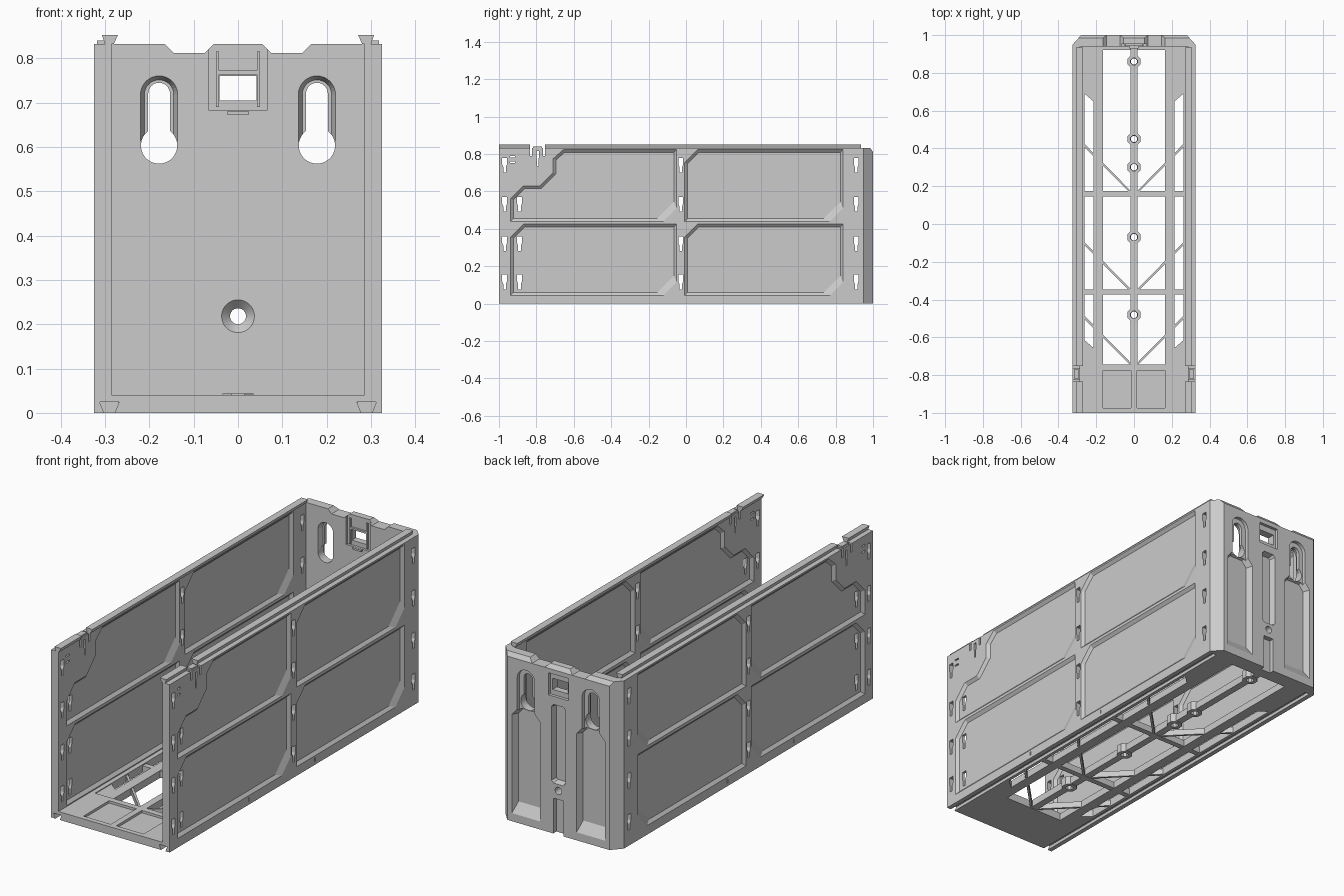
import bpy, bmesh, math
from mathutils import Vector

if "Cube" in bpy.data.objects:
    bpy.data.objects.remove(bpy.data.objects["Cube"])

MAP = {'x': lambda t, a, b: (t, a, b), 'y': lambda t, a, b: (a, t, b), 'z': lambda t, a, b: (a, b, t)}


def loft(bm, axis, rings):
    """Closed solid through (position, outline) rings stacked along an axis."""
    rows = [[bm.verts.new(MAP[axis](t, *p)) for p in pts] for t, pts in rings]
    n = len(rows[0])
    for r0, r1 in zip(rows, rows[1:]):
        for i in range(n):
            bm.faces.new((r0[i], r0[(i + 1) % n], r1[(i + 1) % n], r1[i]))
    bm.faces.new(rows[0])
    bm.faces.new(rows[-1])


def prism(bm, axis, pts, a, b):
    loft(bm, axis, [(a, pts), (b, pts)])


def rect(a0, a1, b0, b1):
    return [(a0, b0), (a1, b0), (a1, b1), (a0, b1)]


def circle(cx, cz, r, n=32):
    return [(cx + r * math.cos(2 * math.pi * (i + .5) / n), cz + r * math.sin(2 * math.pi * (i + .5) / n)) for i in range(n)]


def stadium(cx, z0, z1, r, n=16):
    arc = [math.pi * i / n for i in range(n + 1)]
    return ([(cx + r * math.cos(a), z1 + r * math.sin(a)) for a in arc] +
            [(cx - r * math.cos(a), z0 - r * math.sin(a)) for a in arc])


def flip(pts, s):
    return [(s * a, b) for a, b in pts]


def inset(pts, d):
    """Move every edge of a counter-clockwise outline inwards by its own distance."""
    lines, out = [], []
    for i, p in enumerate(pts):
        p, q = Vector(p), Vector(pts[(i + 1) % len(pts)])
        u = (q - p).normalized()
        lines.append((p + Vector((-u.y, u.x)) * d[i], u))
    for i in range(len(pts)):
        (p, u), (q, v) = lines[i - 1], lines[i]
        k = (q - p).cross(v) / u.cross(v)
        out.append(tuple(p + u * k))
    return out


def make(name, bm):
    bmesh.ops.recalc_face_normals(bm, faces=bm.faces)
    me = bpy.data.meshes.new(name)
    bm.to_mesh(me)
    bm.free()
    ob = bpy.data.objects.new(name, me)
    bpy.context.collection.objects.link(ob)
    return ob


def apply(ob, mod):
    with bpy.context.temp_override(object=ob, active_object=ob):
        bpy.ops.object.modifier_apply(modifier=mod.name)


def cut(ob, bm):
    tool = make("cutter", bm)
    tool.hide_render = True
    mod = ob.modifiers.new("cut", 'BOOLEAN')
    mod.operation, mod.solver, mod.object = 'DIFFERENCE', 'EXACT', tool
    apply(ob, mod)
    bpy.data.objects.remove(tool)


def mirror(ob):
    mod = ob.modifiers.new("mirror", 'MIRROR')
    mod.use_mirror_merge = False
    apply(ob, mod)


# Side walls: profile with dovetail groove underneath
bm = bmesh.new()
prism(bm, 'y', [(.325, 0), (.325, .832), (.285, .832), (.285, .04), (.262, .04), (.262, 0),
                (.278, 0), (.268, .025), (.312, .025), (.302, 0)], -1, .94)
wall = make("side_walls", bm)


# Recessed panels on both faces of each wall
def panel(y0, y1, z0, z1, stepped):
    pts = [(y0, z0), (y1 - .07, z0), (y1, z0 + .07), (y1, z1)]
    d = [.015, .035, .015, .015]
    if stepped:
        pts += [(-.655, z1), (-.71, .775), (-.71, .70), (-.78, .63), (-.87, .63), (y0, .56)]
        d += [.015] * 6
    else:
        pts += [(y0 + .07, z1), (y0, z1 - .07)]
        d += [.015] * 2
    return pts, inset(pts, d)


for far, face, deep in ((.34, .325, .312), (.27, .285, .298)):
    bm = bmesh.new()
    for y0, y1 in ((-.938, -.05), (-.007, .84)):
        for z0, z1 in ((.045, .425), (.44, .824)):
            o, i = panel(y0, y1, z0, z1, y0 < -.5 and z0 > .4)
            loft(bm, 'x', [(far, o), (face, o), (deep, i)])
    cut(wall, bm)

# Keyhole slots through the walls
bm = bmesh.new()
for y, zs in ((-.97, (.78, .57, .36, .155)), (-.89, (.57, .36, .155)),
              (-.028, (.78, .57, .36, .155)), (.91, (.78, .57, .36, .155)), (-.793, (.815,))):
    w = .006 if y == -.793 else .013
    for z in zs:
        prism(bm, 'x', [(y - w, z), (y - w, z - .035), (y - .007 * w / .013, z - .05), (y - .007 * w / .013, z - .078),
                        (y + .007 * w / .013, z - .078), (y + .007 * w / .013, z - .05), (y + w, z - .035), (y + w, z)], .25, .35)
for z in (.755, .785):
    prism(bm, 'x', rect(-.94, -.915, z - .004, z + .004), .25, .35)
for y in (-.835, -.765):
    prism(bm, 'x', rect(y, y + .012, .79, .86), .25, .35)
for y in (-.38, .14):
    prism(bm, 'x', rect(y - .003, y + .003, .015, .035), .32, .35)
cut(wall, bm)
mirror(wall)

# Dovetail rails along the wall tops, with a small latch in the gap
bm = bmesh.new()
for a, b in ((-1, -.835), (-.753, .935)):
    prism(bm, 'y', [(.28, .832), (.30, .832), (.307, .852), (.271, .852)], a, b)
mirror(make("top_rails", bm))
bm = bmesh.new()
prism(bm, 'y', [(.29, .832), (.318, .832), (.318, .84), (.29, .84)], -.818, -.77)
mirror(make("rail_latches", bm))

# Back wall: plan with chamfered corners
bm = bmesh.new()
prism(bm, 'z', [(-.325, .94), (.325, .94), (.325, .95), (.28, 1), (-.28, 1), (-.325, .95)], 0, .832)
back = make("back_wall", bm)
bm = bmesh.new()
prism(bm, 'x', [(.985, .84), (.985, .832), (1, .812), (1.02, .812), (1.02, .84)], -.4, .4)
cut(back, bm)

# Top notches
bm = bmesh.new()
for s in (1, -1):
    prism(bm, 'y', flip([(.165, .85), (.165, .832), (.145, .812), (.075, .812), (.055, .832), (.055, .85)], s), .9, 1.1)
cut(back, bm)

# Outer pockets, centre slots and clip recess
bm = bmesh.new()
pocket = [(.10, .04), (.255, .04), (.255, .53), (.22, .57), (.135, .57), (.10, .53)]
deep = inset(pocket, [.05, .014, .012, .012, .012, .014])
for s in (1, -1):
    loft(bm, 'y', [(1.02, flip(pocket, s)), (1, flip(pocket, s)), (.968, flip(deep, s))])
slot = [(-.027, .25), (.027, .25), (.038, .262), (.038, .628), (.027, .64), (-.027, .64), (-.038, .628), (-.038, .262)]
loft(bm, 'y', [(1.02, slot), (1, slot), (.97, inset(slot, [.008] * 8))])
prism(bm, 'y', rect(-.028, .028, -.01, .175), .975, 1.02)
prism(bm, 'y', rect(-.055, .055, .68, .79), .985, 1.02)
cut(back, bm)
bm = bmesh.new()
for s in (1, -1):
    prism(bm, 'y', stadium(s * .178, .55, .72, .048), .982, 1.02)
cut(back, bm)

# Hanging keyholes: tapered recess inside, slot and round hole through
bm = bmesh.new()
for s in (1, -1):
    loft(bm, 'y', [(y, stadium(s * .178, .62, .718, r)) for y, r in ((.92, .042), (.94, .042), (.966, .033))])
prism(bm, 'y', rect(-.065, .065, .682, .85), .92, .952)
loft(bm, 'y', [(y, circle(0, .218, r)) for y, r in ((.92, .037), (.94, .037), (.96, .018), (1.05, .018))])
cut(back, bm)
bm = bmesh.new()
for s in (1, -1):
    prism(bm, 'y', stadium(s * .178, .60, .72, .0245), .91, 1.06)
prism(bm, 'y', rect(-.042, .042, .705, .76), .91, 1.06)
cut(back, bm)
bm = bmesh.new()
for s in (1, -1):
    prism(bm, 'y', circle(s * .178, .603, .041), .90, 1.07)
cut(back, bm)

# Clip frame on the inside of the back wall
bm = bmesh.new()
for s in (1, -1):
    prism(bm, 'y', flip(rect(.043, .05, .69, .815), s), .942, .956)
prism(bm, 'y', rect(-.043, .043, .763, .772), .942, .956)
prism(bm, 'y', rect(-.024, .024, .672, .681), .93, .945)
make("clip_frame", bm)

# Floor front plate with two shallow recesses
bm = bmesh.new()
prism(bm, 'z', rect(-.262, .262, -1, -.745), 0, .04)
plate = make("floor_front_plate", bm)
bm = bmesh.new()
for s in (1, -1):
    prism(bm, 'z', flip(rect(.015, .165, -.975, -.775), s), .028, .06)
cut(plate, bm)

# Floor side strips and diagonal braces
bm = bmesh.new()
prism(bm, 'z', [(.165, .94), (.262, .94), (.262, .69), (.215, .65), (.215, -.655), (.262, -.615),
                (.262, -.745), (.165, -.745)], 0, .036)
for y in (.17, -.35, -.74):
    prism(bm, 'z', [(.012, y), (.024, y - .003), (.27, y + .245), (.27, y + .262)], .003, .033)
mirror(make("floor_side_strips", bm))

# Cross bars and the spine, broken at each screw boss
bm = bmesh.new()
for y in (.16, -.36):
    prism(bm, 'z', rect(-.265, .265, y - .014, y + .014), .001, .034)
prism(bm, 'z', rect(-.165, .165, .92, .94), 0, .03)
stops = [-.745, -.48, -.07, .30, .45, .86, .94]
for i, (a, b) in enumerate(zip(stops, stops[1:])):
    prism(bm, 'z', rect(-.018, .018, a + (.03 if i else 0), b - (.03 if i < 5 else 0)), .002, .038)
make("floor_spine", bm)

# Screw bosses
bm = bmesh.new()
for y in stops[1:-1]:
    rings = [[bm.verts.new((p[0], p[1], z)) for p in circle(0, y, r, 8)]
             for r, z in ((.038, 0), (.038, .044), (.02, .044), (.018, 0))]
    for j in range(4):
        a, b = rings[j], rings[(j + 1) % 4]
        for i in range(8):
            bm.faces.new((a[i], a[(i + 1) % 8], b[(i + 1) % 8], b[i]))
make("screw_bosses", bm)
